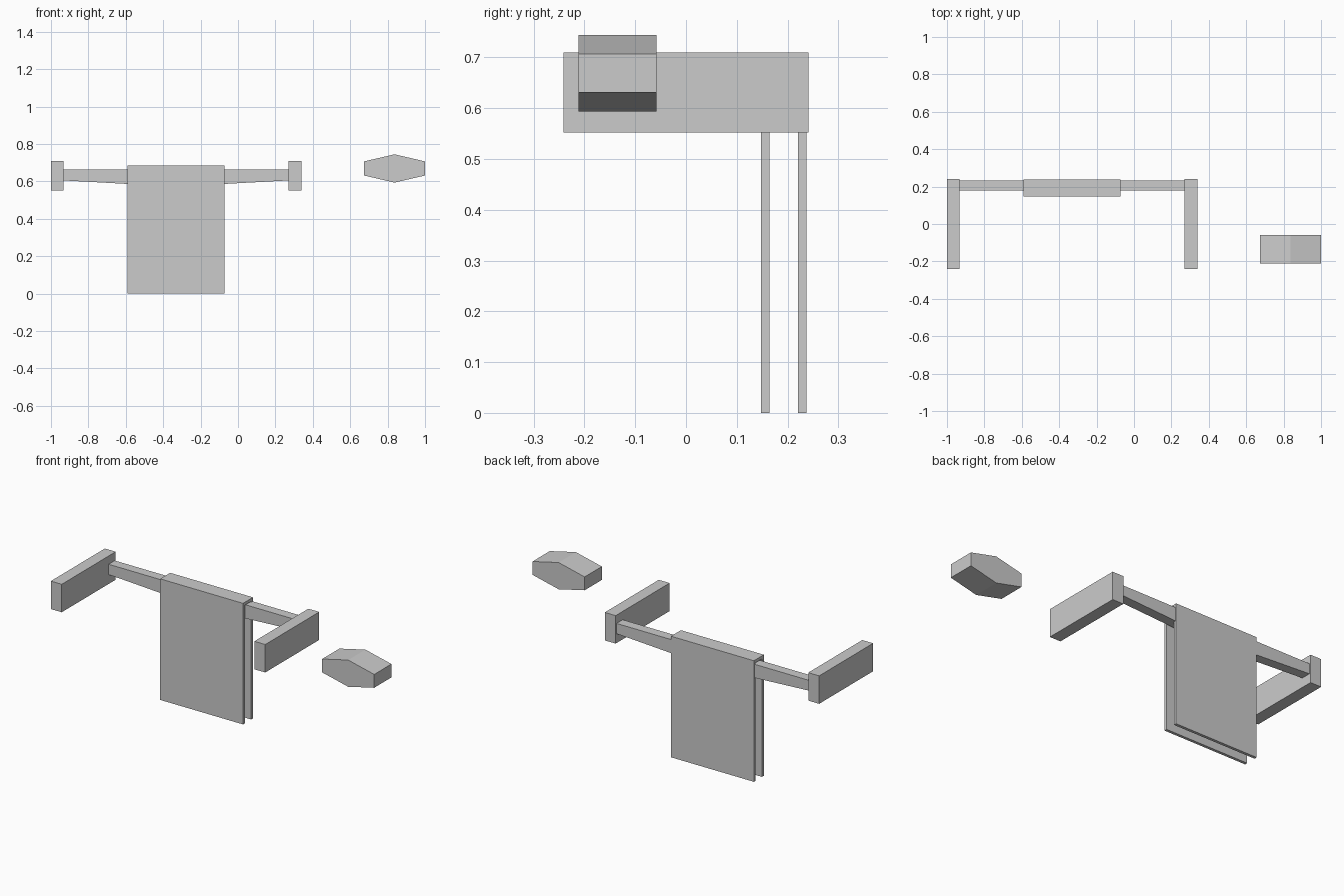
import bpy, bmesh, math

if "Cube" in bpy.data.objects:
    bpy.data.objects.remove(bpy.data.objects["Cube"])


def prism(name, profile, axis, start, end):
    """Extrude a 2D profile along 'x' (profile is y,z) or 'y' (profile is x,z)."""
    def place(p, d):
        return (d, p[0], p[1]) if axis == 'x' else (p[0], d, p[1])
    bm = bmesh.new()
    face = bm.faces.new([bm.verts.new(place(p, start)) for p in profile])
    geo = bmesh.ops.extrude_face_region(bm, geom=[face])["geom"]
    verts = [g for g in geo if isinstance(g, bmesh.types.BMVert)]
    shift = (end - start, 0, 0) if axis == 'x' else (0, end - start, 0)
    bmesh.ops.translate(bm, verts=verts, vec=shift)
    bmesh.ops.recalc_face_normals(bm, faces=bm.faces)
    mesh = bpy.data.meshes.new(name)
    bm.to_mesh(mesh)
    bm.free()
    obj = bpy.data.objects.new(name, mesh)
    bpy.context.collection.objects.link(obj)
    return obj


MID = -0.331   # centre of the towel rack in x

# Two wall brackets
for side, name in ((-1, "left_bracket"), (1, "right_bracket")):
    a, b = sorted((MID + side * 0.602, MID + side * 0.67))
    prism(name, [(a, 0.552), (b, 0.552), (b, 0.71), (a, 0.71)], 'y', -0.241, 0.241)

# Rail, slightly deeper in the middle
prism("rail", [(MID - 0.602, 0.663), (MID - 0.602, 0.605), (MID, 0.572),
               (MID + 0.602, 0.605), (MID + 0.602, 0.663)], 'y', 0.178, 0.233)

# Towel folded over the rail
prism("towel", [(0.148, 0), (0.164, 0), (0.164, 0.667), (0.221, 0.667),
                (0.221, 0), (0.237, 0), (0.237, 0.684), (0.148, 0.684)],
      'x', MID - 0.259, MID + 0.259)

# Six-sided roll, stretched sideways
hexagon = [(0.837 + 0.188 * math.sin(i * math.pi / 3),
            0.669 + 0.0755 * math.cos(i * math.pi / 3)) for i in range(6)]
prism("paper_roll", hexagon, 'y', -0.212, -0.058)
